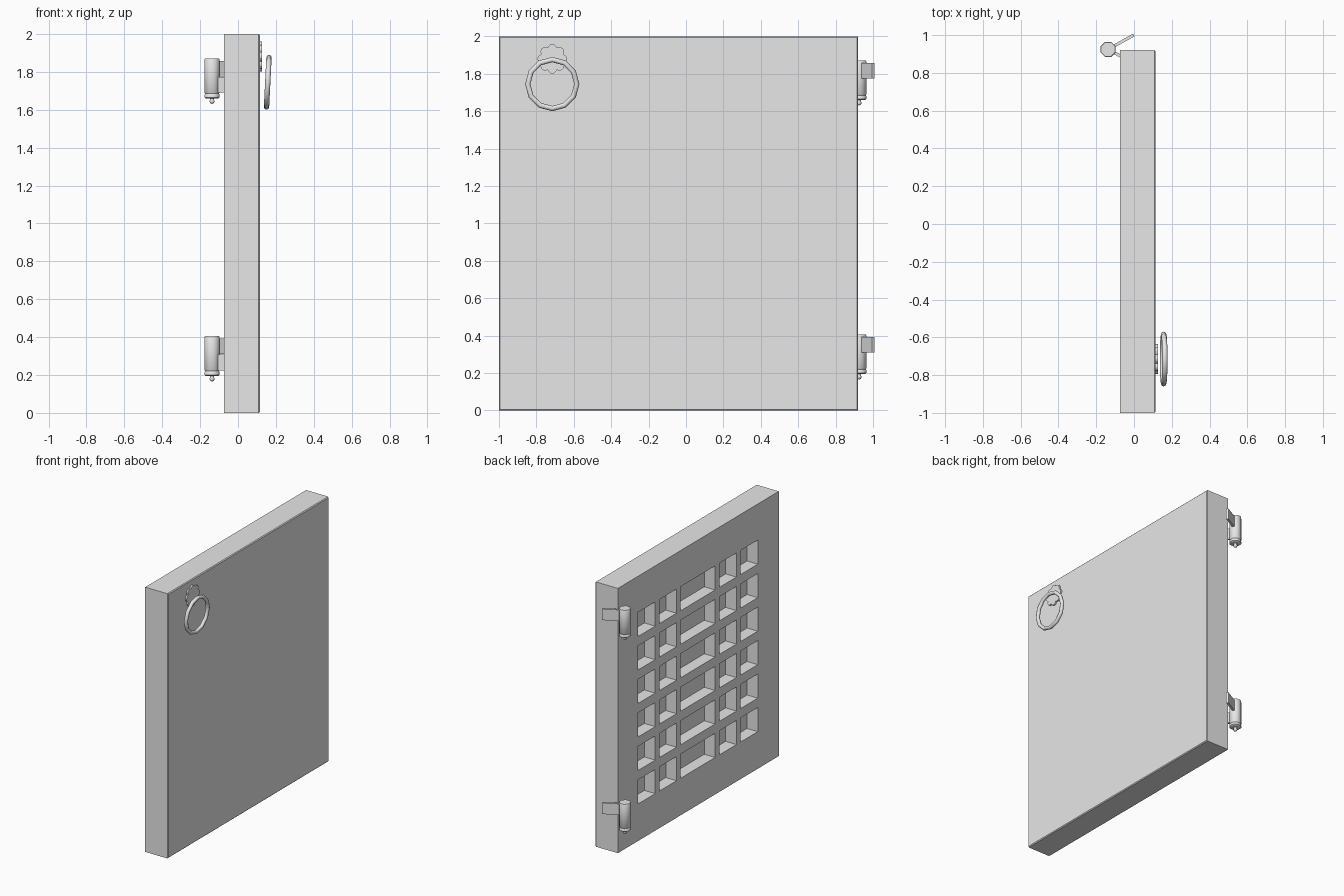
import bpy, bmesh, math
from mathutils import Matrix, Vector

cube = bpy.data.objects.get("Cube")
if cube:
    bpy.data.objects.remove(cube, do_unlink=True)

grey = bpy.data.materials.new("light_grey")
grey.use_nodes = True
grey.diffuse_color = (0.8, 0.8, 0.8, 1)
grey.node_tree.nodes["Principled BSDF"].inputs["Base Color"].default_value = (0.8, 0.8, 0.8, 1)


def finish(name, bm, smooth=None):
    """Turn a bmesh into a named, coloured object."""
    bmesh.ops.recalc_face_normals(bm, faces=bm.faces)
    mesh = bpy.data.meshes.new(name)
    bm.to_mesh(mesh)
    bm.free()
    mesh.materials.append(grey)
    obj = bpy.data.objects.new(name, mesh)
    bpy.context.collection.objects.link(obj)
    if smooth:
        bpy.ops.object.select_all(action='DESELECT')
        obj.select_set(True)
        bpy.context.view_layer.objects.active = obj
        bpy.ops.object.shade_smooth_by_angle(angle=math.radians(smooth))
    return obj


def box(bm, lo, hi, matrix=Matrix()):
    lo, hi = Vector(lo), Vector(hi)
    size = Matrix.Diagonal((*(hi - lo), 1))
    bmesh.ops.create_cube(bm, size=1, matrix=matrix @ Matrix.Translation((lo + hi) / 2) @ size)


# Door slab, with softened edges around its plain face
bm = bmesh.new()
box(bm, (-0.075, -1, 0), (0.115, 0.92, 2))
rim = [e for e in bm.edges if all(v.co.x > 0.1 for v in e.verts)]
bmesh.ops.bevel(bm, geom=rim, offset=0.006, segments=1, affect='EDGES')

# Recessed lattice on the other face: five columns (middle one wide), six rows
columns, y = [], -0.75
for width in (0.205, 0.205, 0.41, 0.205, 0.205):
    columns.append((y, y + width))
    y += width + 0.05
rows = [(0.28 + 0.253 * i, 0.462 + 0.253 * i) for i in range(6)]


def lattice_faces():
    return [f for f in bm.faces if all(v.co.x < -0.07 for v in f.verts)]


for spans, axis in ((columns, Vector((0, 1, 0))), (rows, Vector((0, 0, 1)))):
    for cut in (c for span in spans for c in span):
        faces = lattice_faces()
        geom = set(faces)
        for f in faces:
            geom.update(f.edges)
            geom.update(f.verts)
        bmesh.ops.bisect_plane(bm, geom=list(geom), plane_co=axis * cut, plane_no=axis)


def in_span(value, spans):
    return any(a < value < b for a, b in spans)


cells = []
for f in lattice_faces():
    c = f.calc_center_median()
    if in_span(c.y, columns) and in_span(c.z, rows):
        cells.append(f)
for f in bmesh.ops.extrude_discrete_faces(bm, faces=cells)["faces"]:
    bmesh.ops.translate(bm, verts=f.verts, vec=(0.09, 0, 0))
finish("door_slab", bm)

# Scalloped handle plate
bm = bmesh.new()
points = []
for i in range(64):
    a = math.tau * i / 64
    r = 0.064 + 0.015 * abs(math.cos(4 * a))
    points.append(bm.verts.new((0.11, -0.715 + r * math.sin(a), 1.88 + r * math.cos(a))))
plate = bm.faces.new(points)
front = bmesh.ops.extrude_face_region(bm, geom=[plate])["geom"]
bmesh.ops.translate(bm, verts=[v for v in front if isinstance(v, bmesh.types.BMVert)], vec=(0.016, 0, 0))
finish("handle_plate", bm)

# Pull ring, leaning slightly
bpy.ops.mesh.primitive_torus_add(
    major_segments=12, minor_segments=8, major_radius=0.131, minor_radius=0.014,
    location=(0.157, -0.715, 1.745), rotation=(0, math.pi / 2 + 0.05, 0))
ring = bpy.context.object
ring.name = "pull_ring"
ring.data.materials.append(grey)
bpy.ops.object.shade_smooth_by_angle(angle=math.radians(50))

# Hinges: turned barrel with a pin below, and two angled leaves
barrel = [(0, 0), (0.04, 0), (0.043, -0.005), (0.043, -0.18), (0.039, -0.185), (0.043, -0.19),
          (0.043, -0.205), (0.036, -0.21), (0.011, -0.21), (0.011, -0.218), (0.015, -0.225),
          (0.011, -0.235), (0, -0.24)]
for label, top in (("upper", 1.87), ("lower", 0.405)):
    base = Matrix.Translation((-0.137, 0.925, top))
    bm = bmesh.new()
    verts = [bm.verts.new((r, 0, z)) for r, z in barrel]
    edges = [bm.edges.new(pair) for pair in zip(verts, verts[1:])]
    bmesh.ops.spin(bm, geom=verts + edges, axis=(0, 0, 1), cent=(0, 0, 0),
                   angle=math.tau, steps=8)
    bmesh.ops.remove_doubles(bm, verts=bm.verts, dist=0.0005)
    bmesh.ops.rotate(bm, verts=bm.verts, matrix=Matrix.Rotation(math.pi / 8, 3, 'Z'))
    bm.transform(base)
    finish(label + "_hinge_barrel", bm, 50)
    for part, turn, z in (("frame", 29, -0.095), ("door", -29, -0.18)):
        bm = bmesh.new()
        box(bm, (0.02, -0.008, z), (0.155, 0.008, z + 0.083),
            base @ Matrix.Rotation(math.radians(turn), 4, 'Z'))
        finish(f"{label}_hinge_{part}_leaf", bm)
